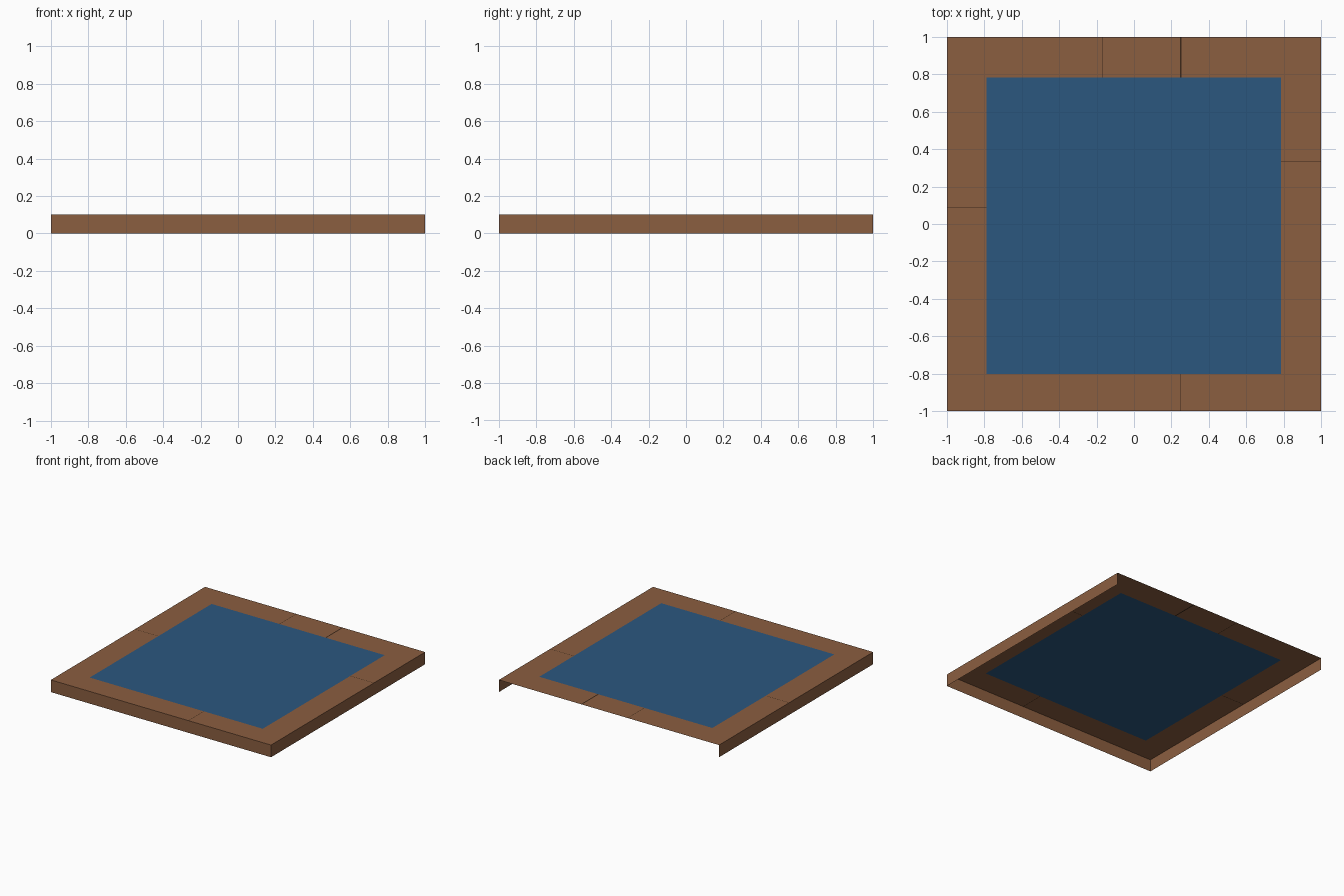
import bpy

if "Cube" in bpy.data.objects:
    bpy.data.objects.remove(bpy.data.objects["Cube"])

def material(name, rgb):
    m = bpy.data.materials.new(name)
    m.diffuse_color = (*rgb, 1)
    m.use_nodes = True
    m.node_tree.nodes["Principled BSDF"].inputs["Base Color"].default_value = m.diffuse_color
    return m

BROWN = material("wood brown", (0.258, 0.112, 0.051))
BLUE = material("panel blue", (0.024, 0.095, 0.212))
DARK = material("seam dark brown", (0.045, 0.020, 0.009))

X0, X1, Y0, Y1, H = -0.787, 0.785, -0.80, 0.782, 0.10

def sheet(name, quads, mat):
    """Open sheet made of four-cornered faces."""
    verts = [v for q in quads for v in q]
    faces = [tuple(range(i, i + 4)) for i in range(0, len(verts), 4)]
    me = bpy.data.meshes.new(name)
    me.from_pydata(verts, [], faces)
    me.materials.append(mat)
    ob = bpy.data.objects.new(name, me)
    bpy.context.collection.objects.link(ob)

def flat(xa, xb, ya, yb):
    return [(xa, ya, H), (xb, ya, H), (xb, yb, H), (xa, yb, H)]

def board(name, seams, lo, hi, a, b, along_x):
    """Border board from lo to hi, cut by narrow dark seams (centre, width)."""
    place = (lambda s, e: flat(s, e, a, b)) if along_x else (lambda s, e: flat(a, b, s, e))
    wood, dark, pos = [], [], lo
    for c, w in seams:
        wood.append(place(pos, c - w / 2))
        dark.append(place(c - w / 2, c + w / 2))
        pos = c + w / 2
    wood.append(place(pos, hi))
    sheet(name, wood, BROWN)
    sheet(name + "_seam", dark, DARK)

# Top: blue panel flush inside a wooden border
sheet("blue_panel", [flat(X0, X1, Y0, Y1)], BLUE)
board("front_border", [(0.25, 0.004)], -1, 1, -1, Y0, True)
board("back_border", [(-0.17, 0.004), (0.25, 0.01)], -1, 1, Y1, 1, True)
board("left_border", [(0.09, 0.004)], Y0, Y1, -1, X0, False)
board("right_border", [(0.335, 0.004)], Y0, Y1, X1, 1, False)

# Skirt on three sides; the back and the underside are open
def wall(name, p, q):
    sheet(name, [[(*p, 0), (*q, 0), (*q, H), (*p, H)]], BROWN)

wall("front_skirt", (-1, -1), (1, -1))
wall("right_skirt", (1, -1), (1, 1))
wall("left_skirt", (-1, 1), (-1, -1))
